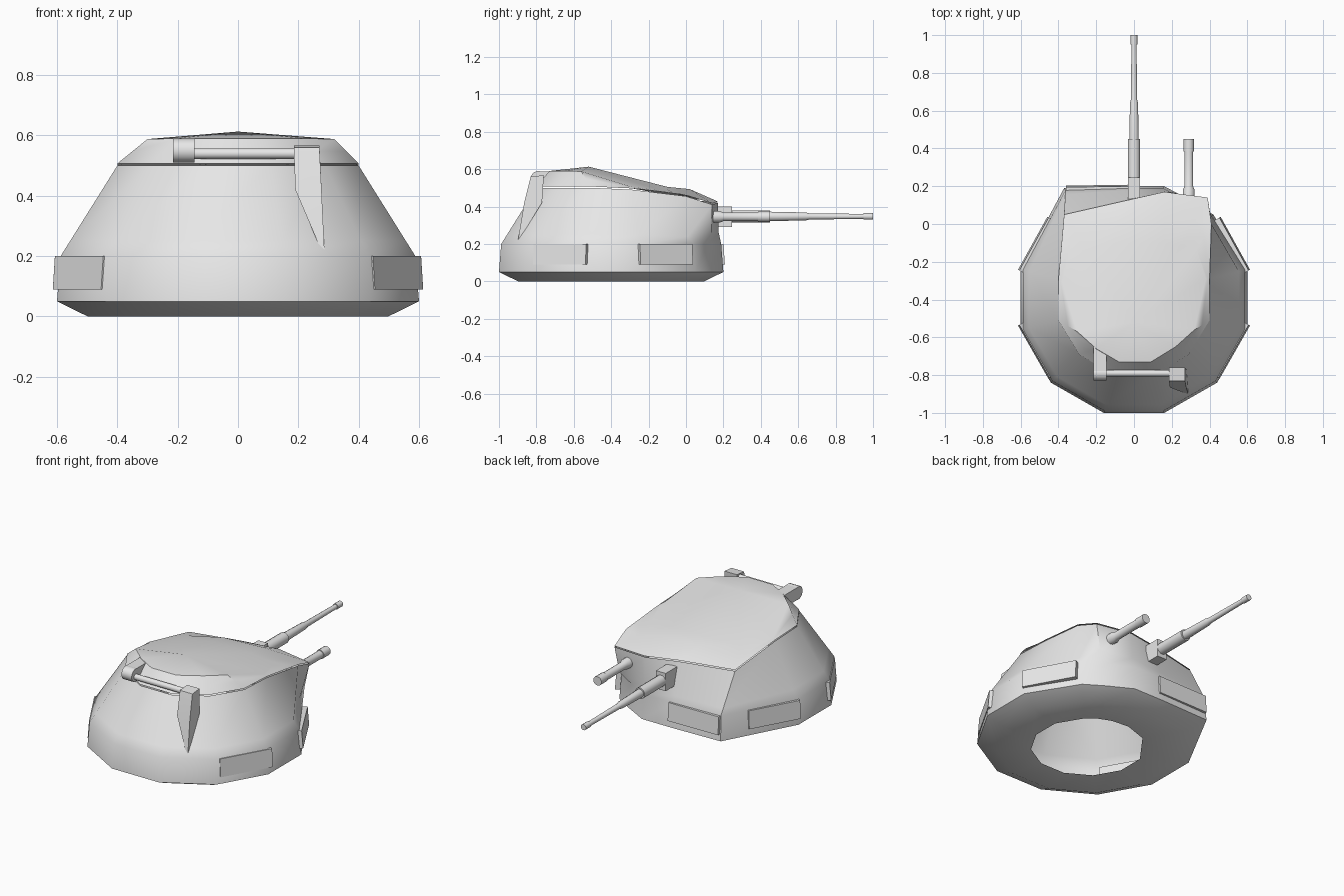
import bpy, bmesh, math
from mathutils import Vector

if "Cube" in bpy.data.objects:
    bpy.data.objects.remove(bpy.data.objects["Cube"], do_unlink=True)

grey = bpy.data.materials.new("plain grey")
grey.use_nodes = True
grey.diffuse_color = (0.8, 0.8, 0.8, 1)
grey.node_tree.nodes["Principled BSDF"].inputs["Base Color"].default_value = (0.8, 0.8, 0.8, 1)


def finish(name, bm, angle=40, fix_normals=True):
    if fix_normals:
        bmesh.ops.recalc_face_normals(bm, faces=bm.faces)
    mesh = bpy.data.meshes.new(name)
    bm.to_mesh(mesh)
    bm.free()
    mesh.materials.append(grey)
    ob = bpy.data.objects.new(name, mesh)
    bpy.context.collection.objects.link(ob)
    bpy.ops.object.select_all(action='DESELECT')
    ob.select_set(True)
    bpy.context.view_layer.objects.active = ob
    bpy.ops.object.shade_smooth_by_angle(angle=math.radians(angle))
    return ob


def loft(name, rings, angle=40, caps=False, apex=None, fix_normals=False):
    """Join rings of equal length with quads, optionally closing the ends."""
    bm = bmesh.new()
    loops = [[bm.verts.new(p) for p in ring] for ring in rings]
    n = len(rings[0])
    for a, b in zip(loops, loops[1:]):
        for i in range(n):
            j = (i + 1) % n
            bm.faces.new((a[i], a[j], b[j], b[i]))
    if caps:
        bm.faces.new(loops[0][::-1])
        bm.faces.new(loops[-1])
    if apex:
        tip = bm.verts.new(apex)
        for i in range(n):
            bm.faces.new((loops[-1][i], loops[-1][(i + 1) % n], tip))
    return finish(name, bm, angle, fix_normals)


def lathe(name, profile, centre, axis, sides=12):
    """Turned part: profile is (distance along axis, radius)."""
    rings = []
    for d, r in profile:
        ring = []
        for i in range(sides):
            t = 2 * math.pi * (i + 0.5) / sides
            u, v = r * math.cos(t), r * math.sin(t)
            off = (d, u, v) if axis == 'X' else (u, d, v)
            ring.append(Vector(centre) + Vector(off))
        rings.append(ring)
    return loft(name, rings, 40, caps=True, fix_normals=True)


def box(name, x0, x1, y0, y1, z0, z1):
    rings = [[(x0, y0, z), (x1, y0, z), (x1, y1, z), (x0, y1, z)] for z in (z0, z1)]
    return loft(name, rings, 30, caps=True, fix_normals=True)


def plate(name, a, b, z0=0.09, z1=0.2):
    """Thin armour plate standing on the line from a to b."""
    a, b = Vector(a), Vector(b)
    d = (b - a).normalized()
    n = Vector((d.y, -d.x))
    if n.dot((a + b) / 2 - Vector((0, -0.4))) < 0:
        n = -n
    rings = []
    for z, out in ((z0, 0.016), (z1, 0.008)):
        pts = (a - n * 0.025, b - n * 0.025, b + n * out, a + n * out)
        rings.append([(p.x, p.y, z) for p in pts])
    return loft(name, rings, 30, caps=True, fix_normals=True)


# turret body: footprint, scaled into rings, then drawn in to the roof line
foot = [(.6, -.24), (.42, .05), (.30, .125), (.16, .2), (-.05, .2), (-.37, .19),
        (-.6, -.24), (-.6, -.56), (-.44, -.84), (-.16, -1), (.16, -1), (.44, -.84), (.6, -.56)]
top = [(.4, -.29, .49), (.41, 0, .455), (.39, .14, .41), (.16, .17, .42), (-.04, .125, .43),
       (-.37, .05, .43), (-.4, -.29, .49), (-.4, -.51, .5), (-.29, -.69, .5), (-.107, -.8, .5),
       (.107, -.8, .5), (.29, -.69, .5), (.4, -.51, .5)]


def scaled(s, z):
    return [(x * s, (y + .4) * s - .4, z) for x, y in foot]


hole = []
for x, y in foot:
    v = Vector((x, y + .4)).normalized() * 0.32
    hole.append((v.x, v.y - .4, 0))
shoulder = scaled(.98, .2)
cheek = [Vector(a).lerp(Vector(b), .17) for a, b in zip(shoulder, top)]
cheek[1:4] = [(.41, .01, .24), (.36, .135, .26), (.16, .175, .26)]
loft("turret_body", [hole, scaled(.83, 0), scaled(1, .05), shoulder, cheek, top], angle=50)

# roof shell with a shallow peak, set just above the body
rim = [(x, y, z + .007) for x, y, z in top]
crown = [(.38, -.29, .505), (.33, -.13, .485), (.25, -.11, .495), (.16, -.1, .505), (-.1, -.1, .505),
         (-.27, -.14, .49), (-.38, -.31, .505), (-.3, -.57, .588), (-.2, -.66, .59), (-.08, -.73, .59),
         (.09, -.73, .59), (.22, -.65, .59), (.32, -.56, .588)]
middle = [Vector(a).lerp(Vector(b), .5) for a, b in zip(rim, crown)]
middle[3], middle[4] = (.16, .02, .493), (-.1, 0, .493)
loft("roof", [rim, middle, crown], angle=35, apex=(0, -.52, .613))

# armour plates around the lower wall
for side, s in (("left", 1), ("right", -1)):
    plate(side + "_back_plate", (s * .6, -.25), (s * .445, .03))
    plate(side + "_front_plate", (s * .6, -.53), (s * .44, -.81))
plate("gun_side_plate", (-.36, .187), (-.02, .192))

# main gun
box("gun_mount", -.033, .033, .1, .245, .29, .40)
lathe("main_gun_barrel", [(.2, .034), (.45, .034), (.45, .026), (.64, .022), (.66, .017),
                          (.95, .014), (.95, .018), (1, .018)], (0, 0, .347), 'Y')

# short secondary gun
lathe("secondary_gun", [(.1, .032), (.18, .032), (.2, .024), (.385, .024), (.385, .028),
                        (.45, .028)], (.29, 0, .345), 'Y')

# sight tube across the rear, its end housing and the fin that carries it
lathe("sight_tube", [(-.16, .018), (.2, .018)], (0, -.79, .54), 'X')
lathe("sight_housing", [(-.215, .04), (-.145, .04)], (0, -.79, .55), 'X', 16)
box("sight_housing_arm", -.215, -.145, -.79, -.65, .512, .588)
fin = [(-.83, .56), (-.865, .42), (-.9, .21), (-.77, .42), (-.76, .567)]
left_x = (.185, .19, .28, .19, .185)
right_x = (.27, .277, .287, .277, .27)
loft("sight_fin", [[(x, y, z) for x, (y, z) in zip(xs, fin)] for xs in (left_x, right_x)],
     30, caps=True, fix_normals=True)
